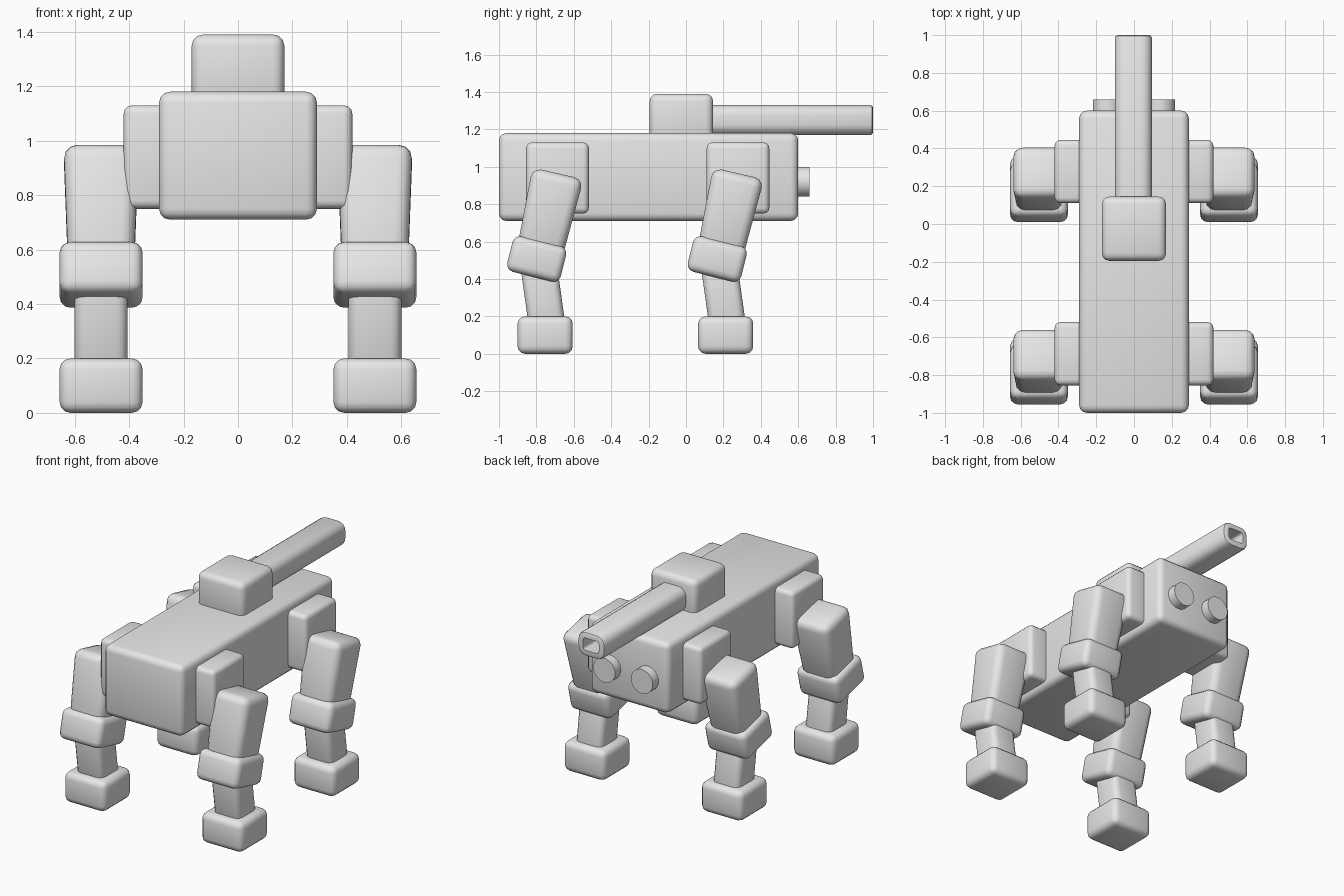
import bpy, bmesh, math
from mathutils import Matrix

if "Cube" in bpy.data.objects:
    bpy.data.objects.remove(bpy.data.objects["Cube"])

grey = bpy.data.materials.new("plain_grey")
grey.diffuse_color = (0.8, 0.8, 0.8, 1)
grey.use_nodes = True
grey.node_tree.nodes["Principled BSDF"].inputs["Base Color"].default_value = grey.diffuse_color


def finish(name, bm, matrix):
    bmesh.ops.recalc_face_normals(bm, faces=bm.faces)
    mesh = bpy.data.meshes.new(name)
    bm.to_mesh(mesh)
    bm.free()
    mesh.materials.append(grey)
    obj = bpy.data.objects.new(name, mesh)
    bpy.context.collection.objects.link(obj)
    obj.matrix_world = matrix
    for p in mesh.polygons:
        p.use_smooth = True
    return obj


def smooth_by_angle(obj, angle=40):
    bpy.ops.object.select_all(action='DESELECT')
    obj.select_set(True)
    bpy.context.view_layer.objects.active = obj
    bpy.ops.object.shade_smooth_by_angle(angle=math.radians(angle))


def rounded_box(name, centre, size, bevel=0.04, tilt=0, bottom=1.0):
    """Bevelled block, tilted about x, with an optional narrower bottom."""
    bm = bmesh.new()
    bmesh.ops.create_cube(bm, size=1)
    for v in bm.verts:
        k = bottom if v.co.z < 0 else 1
        v.co = (v.co.x * size[0] * k, v.co.y * size[1] * k, v.co.z * size[2])
    bmesh.ops.bevel(bm, geom=bm.edges[:], offset=bevel, segments=3,
                    profile=0.5, affect='EDGES')
    return finish(name, bm, Matrix.Translation(centre)
                  @ Matrix.Rotation(math.radians(tilt), 4, 'X'))


# Body and turret
rounded_box("body", (0, -0.2, 0.945), (0.58, 1.6, 0.47), 0.04)
rounded_box("turret", (0, -0.025, 1.255), (0.34, 0.34, 0.27), 0.04)

# Gun barrel: rounded square tube with a bored muzzle
bm = bmesh.new()
bmesh.ops.create_cube(bm, size=1)
for v in bm.verts:
    v.co = (v.co.x * 0.195, v.co.y * 0.92, v.co.z * 0.16)
long_edges = [e for e in bm.edges
              if abs(e.verts[0].co.y - e.verts[1].co.y) > 0.5]
bmesh.ops.bevel(bm, geom=long_edges, offset=0.055, segments=4,
                profile=0.5, affect='EDGES')
muzzle = max(bm.faces, key=lambda f: f.calc_center_median().y)
rim = muzzle.edges[:]
bmesh.ops.bevel(bm, geom=rim, offset=0.015, segments=2,
                profile=0.5, affect='EDGES')
muzzle = max(bm.faces, key=lambda f: f.calc_center_median().y)
bmesh.ops.inset_region(bm, faces=[muzzle], thickness=0.025)
muzzle = max((f for f in bm.faces if len(f.verts) > 8),
             key=lambda f: f.calc_center_median().y)
hole = bmesh.ops.extrude_face_region(bm, geom=[muzzle])
bmesh.ops.translate(bm, vec=(0, -0.3, 0),
                    verts=[g for g in hole["geom"]
                           if isinstance(g, bmesh.types.BMVert)])
if muzzle.is_valid:
    bmesh.ops.delete(bm, geom=[muzzle], context='FACES_ONLY')
smooth_by_angle(finish("gun_barrel", bm, Matrix.Translation((-0.003, 0.54, 1.25))))

for side, sx in (("left", -1), ("right", 1)):
    # Round lamp on the end of the body
    bm = bmesh.new()
    bmesh.ops.create_cone(bm, cap_ends=True, segments=32,
                          radius1=0.08, radius2=0.08, depth=0.12)
    smooth_by_angle(finish("lamp_" + side, bm,
                           Matrix.Translation((sx * 0.138, 0.6, 0.92))
                           @ Matrix.Rotation(math.pi / 2, 4, 'X')))

    # Shoulder plate and leg, repeated at both ends of the body
    for end, dy in (("near", -0.965), ("far", 0)):
        tag = "_" + end + "_" + side
        rounded_box("shoulder" + tag, (sx * 0.31, 0.278 + dy, 0.94),
                    (0.22, 0.335, 0.38), 0.03)
        rounded_box("upper_leg" + tag, (sx * 0.503, 0.23 + dy, 0.745),
                    (0.275, 0.28, 0.45), 0.05, -13, 0.88)
        rounded_box("knee" + tag, (sx * 0.503, 0.167 + dy, 0.507),
                    (0.305, 0.295, 0.195), 0.04, -14)
        rounded_box("lower_leg" + tag, (sx * 0.503, 0.2 + dy, 0.31),
                    (0.195, 0.195, 0.4), 0.04, 8)
        rounded_box("foot" + tag, (sx * 0.503, 0.212 + dy, 0.1),
                    (0.305, 0.295, 0.2), 0.04)
